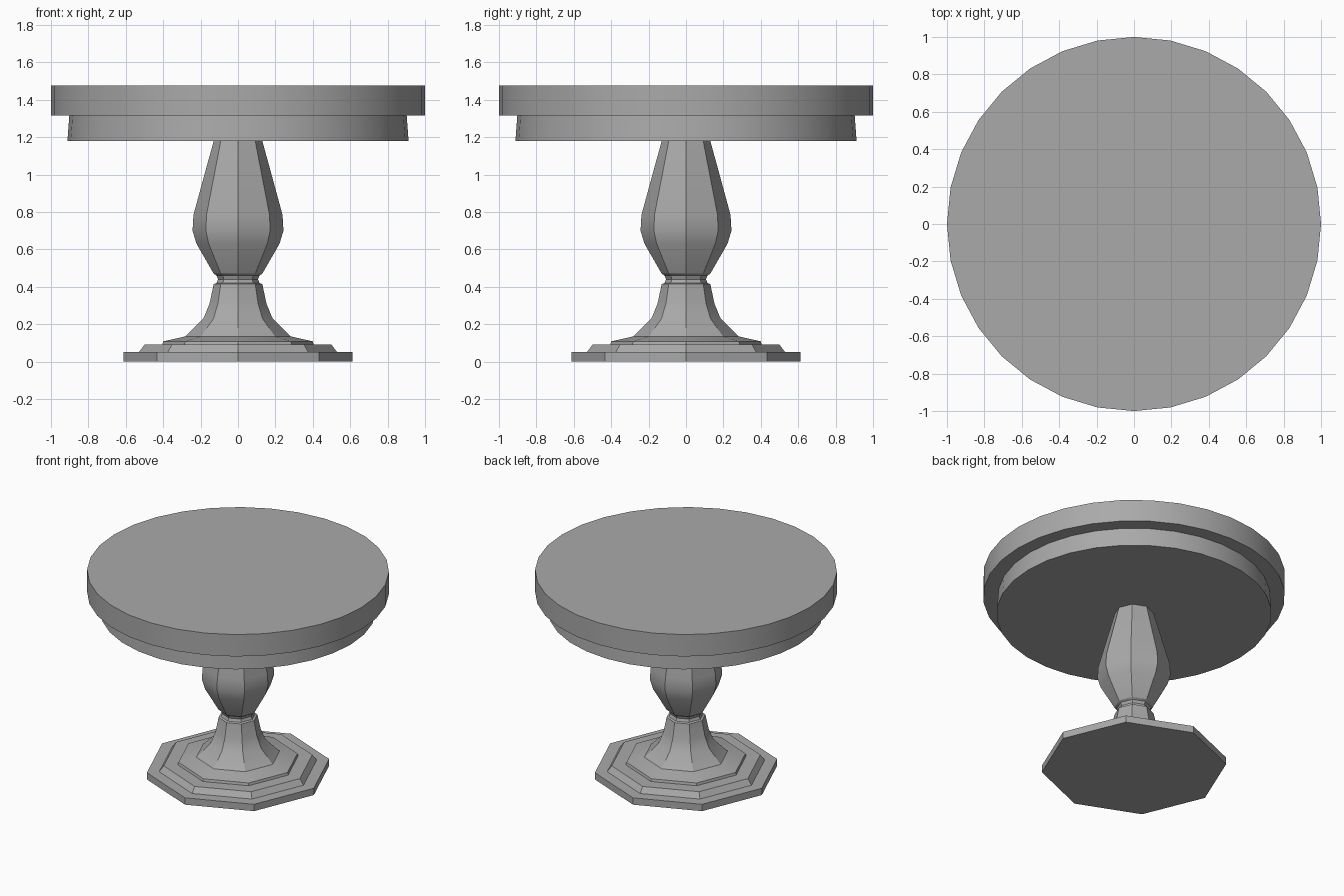
import bpy
import bmesh
from math import cos, sin, tau, radians

cube = bpy.data.objects.get("Cube")
if cube:
    bpy.data.objects.remove(cube, do_unlink=True)

# One plain grey for the whole table
grey = bpy.data.materials.new("plain grey")
grey.use_nodes = True
colour = (0.4, 0.4, 0.4, 1)
grey.diffuse_color = colour
grey.node_tree.nodes["Principled BSDF"].inputs["Base Color"].default_value = colour


def lathe(name, profile, sides):
    """Closed solid from (radius, height) points, listed bottom to top."""
    bm = bmesh.new()
    rings = [[bm.verts.new((r * cos(tau * i / sides), r * sin(tau * i / sides), z))
              for i in range(sides)] for r, z in profile]
    for low, high in zip(rings, rings[1:]):
        for i in range(sides):
            j = (i + 1) % sides
            bm.faces.new((low[i], low[j], high[j], high[i]))
    bm.faces.new(rings[0][::-1])
    bm.faces.new(rings[-1])
    mesh = bpy.data.meshes.new(name)
    bm.to_mesh(mesh)
    bm.free()
    mesh.materials.append(grey)
    obj = bpy.data.objects.new(name, mesh)
    bpy.context.collection.objects.link(obj)
    bpy.ops.object.select_all(action="DESELECT")
    obj.select_set(True)
    bpy.context.view_layer.objects.active = obj
    bpy.ops.object.shade_smooth_by_angle(angle=radians(30))
    return obj


# Round top and the slightly flared apron under it
lathe("table_top", [(1, 1.315), (1, 1.475)], 32)
lathe("apron", [(0.912, 1.18), (0.902, 1.315)], 32)

# Octagonal stepped foot
lathe("foot", [(0.613, 0), (0.613, 0.05), (0.53, 0.05), (0.50, 0.09),
               (0.40, 0.09)], 8)

# Octagonal flared pedestal, narrow neck and bulging column
lathe("pedestal", [(0.405, 0.09), (0.40, 0.108), (0.28, 0.135), (0.185, 0.23),
                   (0.152, 0.31), (0.13, 0.415)], 8)
lathe("neck", [(0.13, 0.415), (0.115, 0.42), (0.107, 0.44), (0.115, 0.46),
               (0.13, 0.47)], 8)
lathe("column", [(0.13, 0.47), (0.222, 0.63), (0.243, 0.70), (0.238, 0.785),
                 (0.13, 1.18)], 8)
